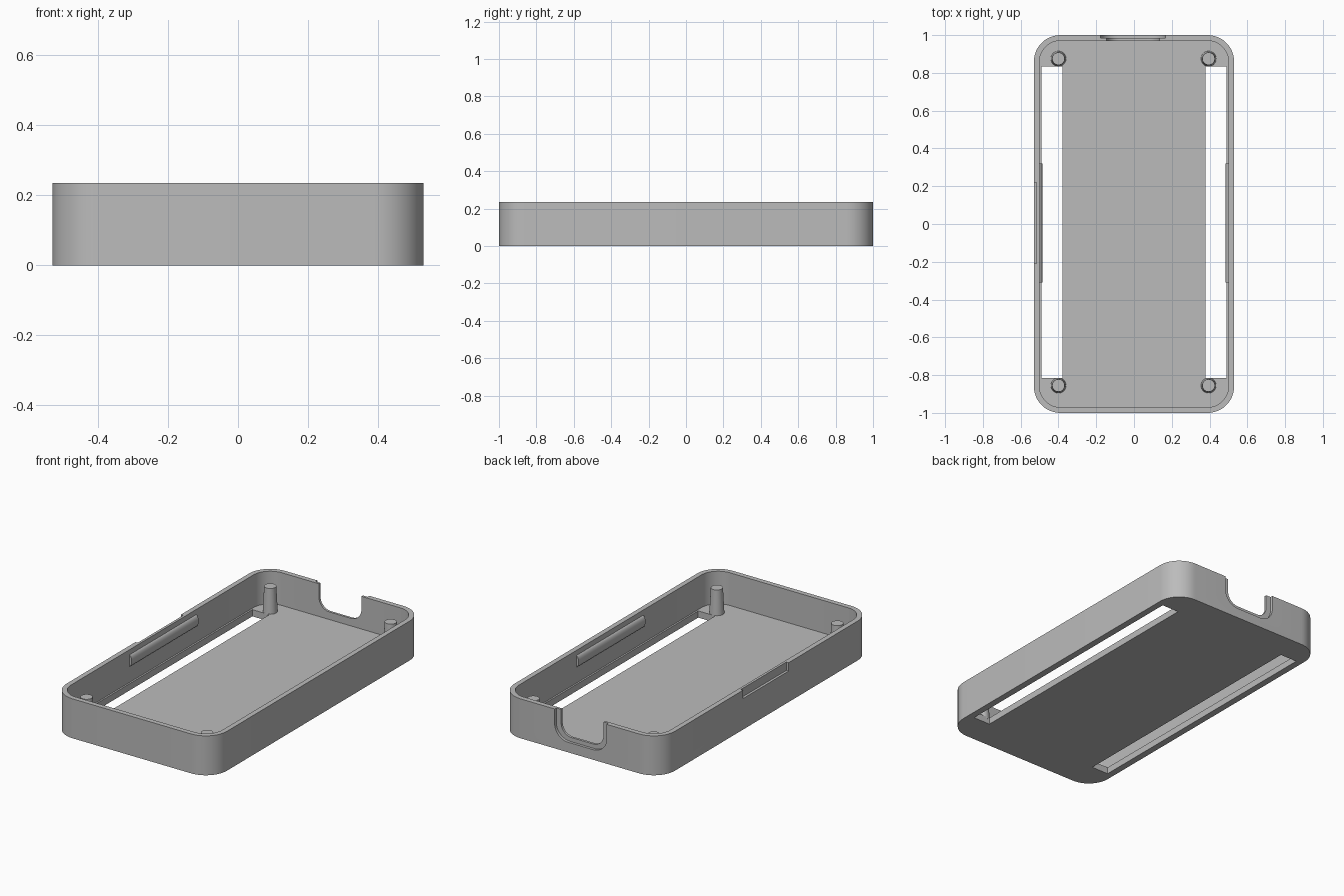
import bpy, bmesh, math
from mathutils import Vector

if "Cube" in bpy.data.objects:
    bpy.data.objects.remove(bpy.data.objects["Cube"], do_unlink=True)

grey = bpy.data.materials.new("plain_grey")
grey.use_nodes = True
COLOUR = (0.5, 0.5, 0.5, 1)
grey.diffuse_color = COLOUR
grey.node_tree.nodes["Principled BSDF"].inputs["Base Color"].default_value = COLOUR

WIDTH, HEIGHT, WALL, FLOOR = 1.06, 0.235, 0.03, 0.04


def prism(name, outline, offset):
    """Extrude a closed 3D outline along an offset."""
    bm = bmesh.new()
    face = bm.faces.new([bm.verts.new(p) for p in outline])
    ext = bmesh.ops.extrude_face_region(bm, geom=[face])
    verts = [v for v in ext["geom"] if isinstance(v, bmesh.types.BMVert)]
    bmesh.ops.translate(bm, vec=Vector(offset), verts=verts)
    bmesh.ops.recalc_face_normals(bm, faces=bm.faces)
    mesh = bpy.data.meshes.new(name)
    bm.to_mesh(mesh)
    bm.free()
    obj = bpy.data.objects.new(name, mesh)
    bpy.context.collection.objects.link(obj)
    mesh.materials.append(grey)
    return obj


def rounded(a0, a1, b0, b1, r, steps=12):
    """Rounded rectangle as 2D points."""
    corners = [(a1 - r, b1 - r), (a0 + r, b1 - r), (a0 + r, b0 + r), (a1 - r, b0 + r)]
    pts = []
    for q, (a, b) in enumerate(corners):
        for i in range(steps + 1):
            t = (q + i / steps) * math.pi / 2
            pts.append((a + r * math.cos(t), b + r * math.sin(t)))
    return pts


def box(name, x0, x1, y0, y1, z0, z1):
    return prism(name, [(x0, y0, z0), (x1, y0, z0), (x1, y1, z0), (x0, y1, z0)], (0, 0, z1 - z0))


def activate(obj):
    bpy.ops.object.select_all(action="DESELECT")
    obj.select_set(True)
    bpy.context.view_layer.objects.active = obj


def cut(obj, cutter):
    mod = obj.modifiers.new("cut", "BOOLEAN")
    mod.operation, mod.solver, mod.object = "DIFFERENCE", "EXACT", cutter
    activate(obj)
    bpy.ops.object.modifier_apply(modifier=mod.name)
    bpy.data.objects.remove(cutter, do_unlink=True)


def smooth(obj):
    activate(obj)
    bpy.ops.object.shade_smooth_by_angle(angle=math.radians(30))


# Tray shell with a rounded cavity
hw = WIDTH / 2
shell = prism("tray_shell", [(x, y, 0) for x, y in rounded(-hw, hw, -1, 1, 0.14)], (0, 0, HEIGHT))
inner = rounded(-hw + WALL, hw - WALL, -1 + WALL, 1 - WALL, 0.11)
cut(shell, prism("cavity", [(x, y, FLOOR) for x, y in inner], (0, 0, 1)))

# Long floor slots
for side in (-1, 1):
    x0, x1 = sorted((side * 0.378, side * 0.49))
    cut(shell, box("slot", x0, x1, -0.815, 0.835, -0.1, FLOOR + 0.02))

# Cable opening in the back wall, with a wider recess outside
for half, bottom, y0, r in ((0.14, 0.085, 0.9, 0.07), (0.172, 0.06, 0.984, 0.09)):
    outline = rounded(-half - 0.005, half - 0.005, bottom, 0.6, r)
    cut(shell, prism("opening", [(x, y0, z) for x, z in outline], (0, 0.2, 0)))

# Shallow notch on the outside of the right wall
cut(shell, box("notch", -0.6, -hw + 0.015, -0.21, 0.22, 0.185, 0.4))
smooth(shell)

# Rounded clip ridges on the inner side walls
for side, label in ((-1, "right"), (1, "left")):
    profile = []
    for i in range(13):
        t = math.pi * i / 12
        profile.append((side * (hw - WALL + 0.002 - 0.018 * math.sin(t)), -0.31, 0.17 + 0.035 * math.cos(t)))
    smooth(prism(label + "_clip_ridge", profile, (0, 0.63, 0)))

# Tapered corner posts
for x, side in ((-0.4, "right"), (0.395, "left")):
    for y, end in ((-0.855, "front"), (0.875, "back")):
        bpy.ops.mesh.primitive_cone_add(vertices=32, radius1=0.041, radius2=0.033, depth=0.16,
                                        location=(x, y, 0.11))
        post = bpy.context.object
        post.name = f"{end}_{side}_post"
        post.data.materials.append(grey)
        smooth(post)
